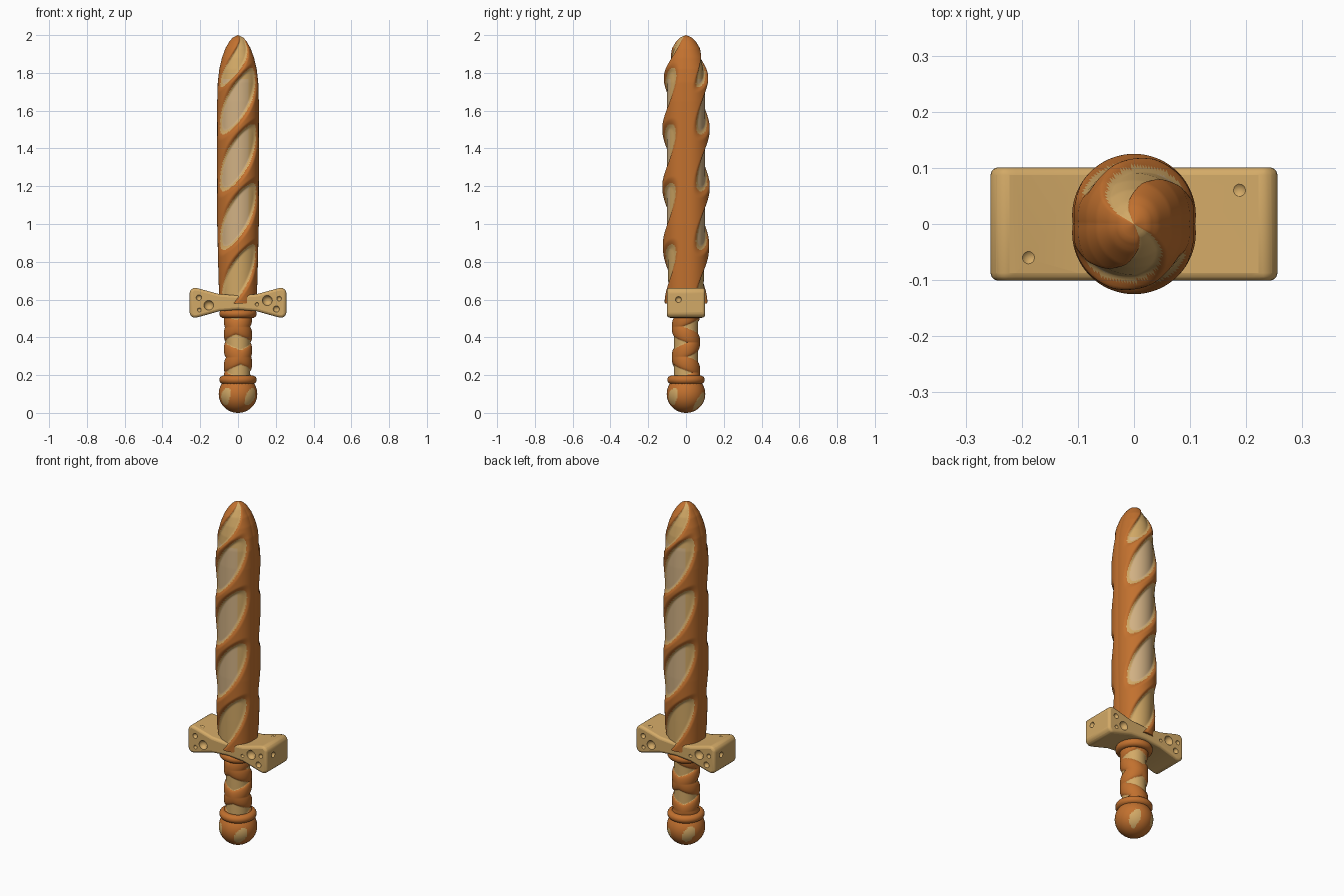
import bpy, bmesh, math
from mathutils import Vector, Matrix

if "Cube" in bpy.data.objects:
    bpy.data.objects.remove(bpy.data.objects["Cube"])


def material(name, rgb):
    m = bpy.data.materials.new(name)
    m.diffuse_color = (*rgb, 1)
    m.use_nodes = True
    m.node_tree.nodes["Principled BSDF"].inputs["Base Color"].default_value = m.diffuse_color
    return m


CRUST = material("baked crust", (0.54, 0.165, 0.028))
TAN = material("golden dough", (0.65, 0.40, 0.135))
PALE = material("pale crumb", (0.64, 0.44, 0.23))


def smoothstep(t):
    t = max(0.0, min(1.0, t))
    return t * t * (3 - 2 * t)


def lerp_profile(points, z):
    for (z0, r0), (z1, r1) in zip(points, points[1:]):
        if z <= z1:
            return r0 + (r1 - r0) * (z - z0) / (z1 - z0)
    return points[-1][1]


def half_angle(a):
    """Angle from the nearest of front and back, -pi/2..pi/2."""
    return (a + math.pi / 2) % math.pi - math.pi / 2


def finish(name, bm, mats, angle=40):
    me = bpy.data.meshes.new(name)
    bmesh.ops.recalc_face_normals(bm, faces=bm.faces[:])
    bm.to_mesh(me)
    bm.free()
    for m in mats:
        me.materials.append(m)
    ob = bpy.data.objects.new(name, me)
    bpy.context.collection.objects.link(ob)
    smooth(ob, angle)
    return ob


def smooth(ob, angle):
    bpy.ops.object.select_all(action='DESELECT')
    ob.select_set(True)
    bpy.context.view_layer.objects.active = ob
    bpy.ops.object.shade_smooth_by_angle(angle=math.radians(angle))


def turned(name, zs, radius, paint, n):
    """Turned shape whose radius and colour depend on angle (0 = front) and height."""
    bm = bmesh.new()
    rows = []
    for z in zs:
        row = []
        for i in range(n):
            a = 2 * math.pi * i / n
            r = radius(a, z)
            row.append(bm.verts.new((r * math.sin(a), -r * math.cos(a), z)))
        rows.append(row)
    for j in range(len(zs) - 1):
        for i in range(n):
            k = (i + 1) % n
            f = bm.faces.new((rows[j][i], rows[j][k], rows[j + 1][k], rows[j + 1][i]))
            f.material_index = paint(2 * math.pi * (i + 0.5) / n, (zs[j] + zs[j + 1]) / 2)
    bm.faces.new(rows[0][::-1])
    bm.faces.new(rows[-1])
    bmesh.ops.remove_doubles(bm, verts=bm.verts[:], dist=1e-5)
    return finish(name, bm, [CRUST, TAN, PALE], 60)


# Loaf blade: slanted scored slashes on front and back, raised crust between
SLASHES = [(0.72, 0.115), (1.04, 0.125), (1.35, 0.125), (1.65, 0.12), (1.875, 0.075)]
BLADE = [(0.58, 0.098), (0.75, 0.103), (1.0, 0.109), (1.65, 0.109), (1.75, 0.106),
         (1.82, 0.098), (1.88, 0.084), (1.93, 0.066), (1.97, 0.043), (1.988, 0.026), (2.0, 0.0)]


def slash(a, z):
    p = half_angle(a)
    return min(math.hypot((z - c - 0.125 * p) / h, p / 1.1) for c, h in SLASHES)


def blade_radius(a, z):
    base = lerp_profile(BLADE, z)
    c = math.cos(half_angle(a))
    ridge = 0.024 * smoothstep((slash(a, z) - 0.8) / 0.35) - 0.008
    return base * (1 + c * ridge / 0.109)


def blade_paint(a, z):
    q = slash(a, z)
    if q > 0.96:
        return 0
    return 2 if q < 0.85 and 0.86 < z < 1.77 and half_angle(a) < 0.6 else 1


zs = [0.58 + 1.36 * i / 260 for i in range(261)] + [1.94 + 0.06 * math.sin(i / 14 * math.pi / 2) for i in range(1, 15)]
turned("loaf_blade", zs, blade_radius, blade_paint, 128)


# Grip: dough core with crossing crust wraps
def wraps(a, z):
    t = a / (2 * math.pi)
    best = 0.0
    for u, w in ((z / 0.15 + t, 0.25), (z / 0.17 - t + 0.3, 0.22)):
        d = abs((u + 0.5) % 1 - 0.5) / w
        if d < 1:
            best = max(best, math.sqrt(1 - d * d))
    return best


turned("grip", [0.17 + 0.36 * i / 110 for i in range(111)],
       lambda a, z: 0.064 + 0.011 * wraps(a, z),
       lambda a, z: 0 if wraps(a, z) > 0.1 else 1, 72)


# Pommel: round roll with slanted dough patches
def pommel_paint(a, z):
    for ca, cz in ((-0.75, 0.085), (0.75, 0.085), (2.5, 0.06), (3.9, 0.095)):
        d = (a - ca + math.pi) % (2 * math.pi) - math.pi
        if math.hypot(d / 0.36, (z - cz - 0.05 * d) / 0.042) < 1:
            return 1
    return 0


turned("pommel", [0.1 - 0.1 * math.cos(math.pi * i / 40) for i in range(41)],
       lambda a, z: math.sqrt(max(0.0, 0.0104 * (1 - ((z - 0.1) / 0.1) ** 2))), pommel_paint, 80)


# Crust rings below the guard and above the pommel
def ring(name, z, major, minor):
    bpy.ops.mesh.primitive_torus_add(major_radius=major, minor_radius=minor, location=(0, 0, z),
                                     major_segments=64, minor_segments=16)
    ob = bpy.context.object
    ob.name = name
    ob.data.materials.append(CRUST)
    smooth(ob, 60)


ring("guard_collar", 0.525, 0.076, 0.023)
ring("pommel_ring", 0.175, 0.076, 0.023)

# Guard: bow-tie block of cheese
half = [(0, 0.622), (0.1, 0.629), (0.21, 0.659), (0.235, 0.664), (0.256, 0.645),
        (0.256, 0.52), (0.235, 0.502), (0.21, 0.507), (0.1, 0.538), (0, 0.546)]
outline = half + [(-x, z) for x, z in half[-2:0:-1]]
bm = bmesh.new()
face = bm.faces.new([bm.verts.new((x, -0.101, z)) for x, z in outline])
out = bmesh.ops.extrude_face_region(bm, geom=[face])
bmesh.ops.translate(bm, vec=(0, 0.202, 0), verts=[v for v in out['geom'] if isinstance(v, bmesh.types.BMVert)])
guard = finish("guard", bm, [TAN])
bev = guard.modifiers.new("rounding", 'BEVEL')
bev.width, bev.segments, bev.limit_method = 0.014, 3, 'ANGLE'
bev.angle_limit = math.radians(35)

# Cheese holes, repeated on the back by half a turn, plus notches on top
HOLES = [(-0.155, -0.104, 0.57, 0.026), (-0.207, -0.104, 0.61, 0.015), (-0.205, -0.104, 0.545, 0.011),
         (0.155, -0.104, 0.595, 0.027), (0.203, -0.104, 0.55, 0.017), (0.218, -0.104, 0.605, 0.013),
         (0.1, -0.104, 0.575, 0.01), (-0.185, -0.06, 0.664, 0.016), (0.258, -0.04, 0.60, 0.016)]
bm = bmesh.new()
for x, y, z, r in HOLES:
    for s in (1, -1):
        bmesh.ops.create_icosphere(bm, subdivisions=3, radius=r, matrix=Matrix.Translation(Vector((s * x, s * y, z))))
cutter = finish("hole_cutter", bm, [TAN])
cutter.hide_render = True
cut = guard.modifiers.new("holes", 'BOOLEAN')
cut.operation, cut.object, cut.solver = 'DIFFERENCE', cutter, 'EXACT'
bpy.context.view_layer.objects.active = guard
for m in ("rounding", "holes"):
    bpy.ops.object.modifier_apply(modifier=m)
bpy.data.objects.remove(cutter)
smooth(guard, 35)
